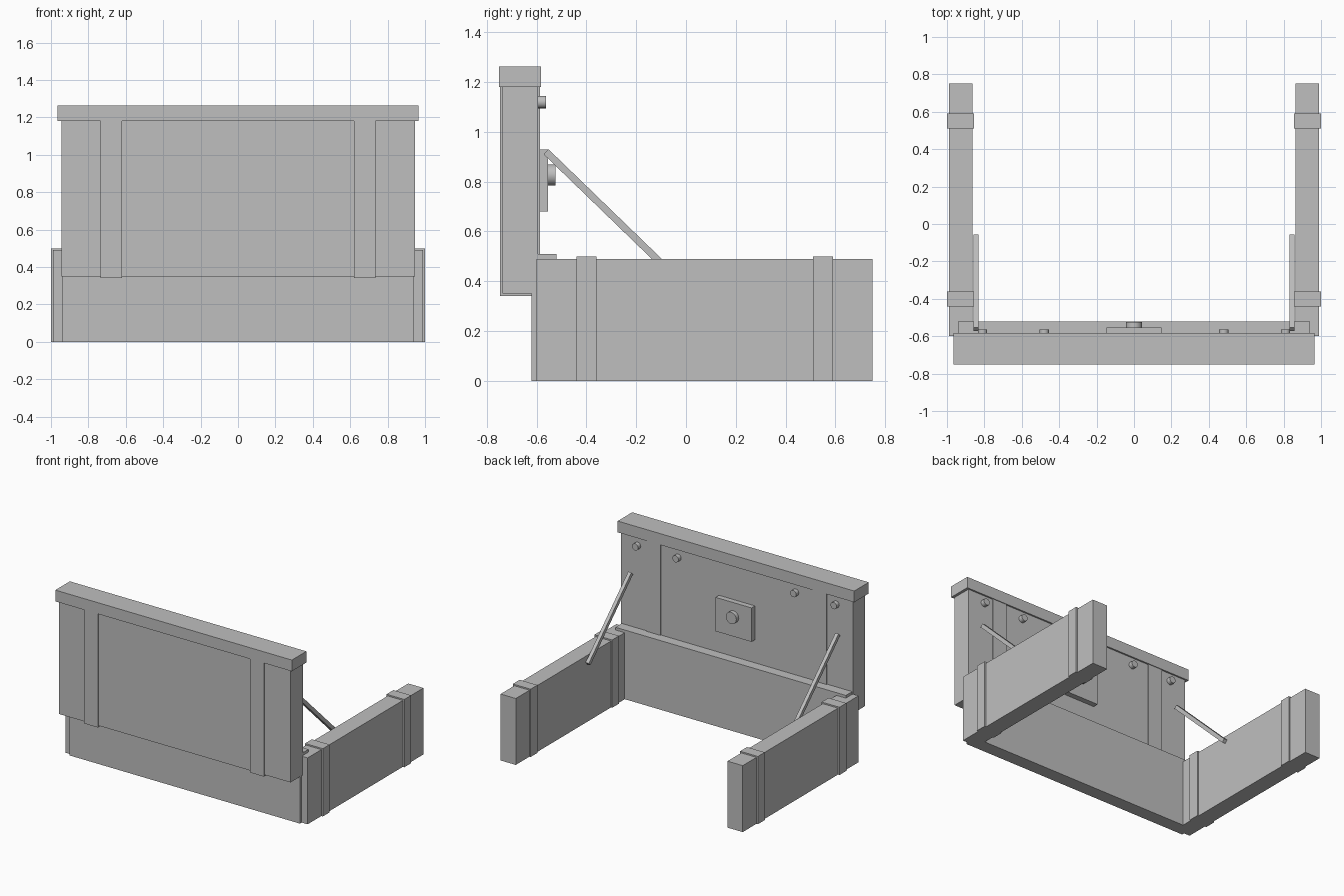
import bpy
import math
from mathutils import Vector

cube = bpy.data.objects.get("Cube")
if cube:
    bpy.data.objects.remove(cube, do_unlink=True)

GREY = (0.52, 0.52, 0.52, 1.0)
mat = bpy.data.materials.new("plain grey")
mat.use_nodes = True
mat.diffuse_color = GREY
mat.node_tree.nodes["Principled BSDF"].inputs["Base Color"].default_value = GREY


def finish(name):
    obj = bpy.context.object
    obj.name = name
    obj.data.materials.append(mat)
    return obj


def box(name, x, y, z):
    """Box filling the given (low, high) range on each axis."""
    bpy.ops.mesh.primitive_cube_add(size=1, location=[sum(r) / 2 for r in (x, y, z)])
    obj = finish(name)
    obj.scale = [r[1] - r[0] for r in (x, y, z)]
    bpy.ops.object.transform_apply(location=False, rotation=False, scale=True)
    return obj


def stud(name, x, z, radius, y):
    """Round stud lying along y."""
    bpy.ops.mesh.primitive_cylinder_add(
        vertices=16, radius=radius, depth=y[1] - y[0],
        location=(x, sum(y) / 2, z), rotation=(math.pi / 2, 0, 0))
    finish(name)
    bpy.ops.object.shade_smooth_by_angle(angle=math.radians(40))


def brace(name, x, start, end):
    """Square bar between two points in the y-z plane."""
    a, b = Vector((x, *start)), Vector((x, *end))
    bpy.ops.mesh.primitive_cube_add(size=1, location=(a + b) / 2)
    obj = finish(name)
    obj.scale = (0.026, 0.028, (b - a).length)
    obj.rotation_euler = (b - a).to_track_quat('Z', 'X').to_euler()
    # keep the bar's sides square to the x axis
    obj.rotation_euler = (math.atan2(-(b - a).y, (b - a).z), 0, 0)


# Low front wall and the tall panel standing on it
box("front_wall", (-0.94, 0.94), (-0.62, -0.52), (0, 0.51))
box("upper_panel", (-0.945, 0.945), (-0.738, -0.594), (0.35, 1.19))
box("top_cap", (-0.965, 0.965), (-0.751, -0.582), (1.18, 1.263))

# Lock plate and knob on the inner face
box("lock_plate", (-0.147, 0.147), (-0.6, -0.554), (0.68, 0.93))
stud("lock_knob", 0, 0.827, 0.043, (-0.56, -0.525))

# Mirrored parts
for side, s in (("left", 1), ("right", -1)):
    def span(a, b):
        return tuple(sorted((s * a, s * b)))

    box(f"{side}_wall", span(0.864, 0.988), (-0.6, 0.75), (0, 0.49))
    for end, y in (("front", -0.4), ("back", 0.55)):
        box(f"{side}_{end}_band", span(0.855, 1.0), (y - 0.04, y + 0.04), (0, 0.5))
    box(f"{side}_panel_strap", span(0.62, 0.735), (-0.747, -0.587), (0.34, 1.19))
    for place, x in (("outer", 0.81), ("inner", 0.48)):
        stud(f"{side}_{place}_rivet", s * x, 1.12, 0.025, (-0.6, -0.563))
    brace(f"{side}_brace", s * 0.845, (-0.562, 0.92), (-0.065, 0.439))
